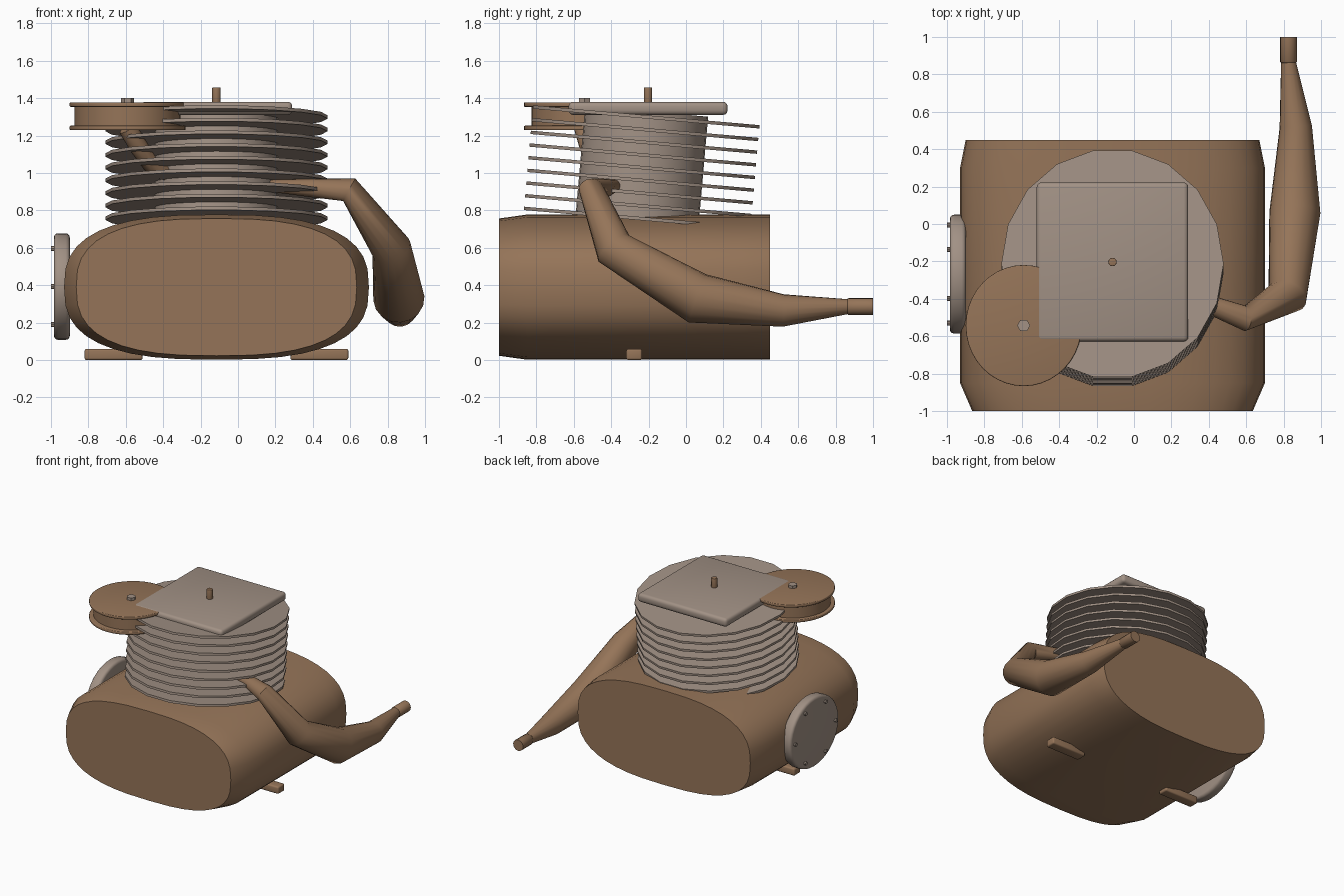
import bpy, bmesh, math
from mathutils import Vector, Matrix

if "Cube" in bpy.data.objects:
    bpy.data.objects.remove(bpy.data.objects["Cube"])


def material(name, rgb):
    m = bpy.data.materials.new(name)
    m.diffuse_color = (*rgb, 1)
    m.use_nodes = True
    m.node_tree.nodes["Principled BSDF"].inputs["Base Color"].default_value = m.diffuse_color
    return m


BROWN = material("brown metal", (0.30, 0.175, 0.098))
GREY = material("warm grey metal", (0.36, 0.285, 0.235))
CX = -0.115  # centre line of the crankcase and cylinder


def finish(name, bm, mat, bevel=0, angle=35):
    bmesh.ops.recalc_face_normals(bm, faces=bm.faces)
    me = bpy.data.meshes.new(name)
    bm.to_mesh(me)
    bm.free()
    ob = bpy.data.objects.new(name, me)
    bpy.context.collection.objects.link(ob)
    me.materials.append(mat)
    bpy.ops.object.select_all(action='DESELECT')
    ob.select_set(True)
    bpy.context.view_layer.objects.active = ob
    if bevel:
        b = ob.modifiers.new("rounded edges", 'BEVEL')
        b.width, b.segments, b.limit_method = bevel, 3, 'ANGLE'
        bpy.ops.object.modifier_apply(modifier=b.name)
    bpy.ops.object.shade_smooth_by_angle(angle=math.radians(angle))
    return ob


def loft(name, rings, mat, angle=35):
    """Skin a list of equal-length point rings and cap both ends."""
    bm = bmesh.new()
    rows = [[bm.verts.new(p) for p in r] for r in rings]
    n = len(rows[0])
    for a, b in zip(rows, rows[1:]):
        for i in range(n):
            j = (i + 1) % n
            bm.faces.new((a[i], a[j], b[j], b[i]))
    bm.faces.new(rows[0])
    bm.faces.new(rows[-1])
    return finish(name, bm, mat, angle=angle)


def cylinder(name, loc, r, depth, mat, n=32, rot=None, scale=(1, 1), bevel=0):
    bm = bmesh.new()
    bmesh.ops.create_cone(bm, cap_ends=True, segments=n, radius1=r, radius2=r, depth=depth)
    m = Matrix.Translation(loc) @ (rot or Matrix()) @ Matrix.Diagonal((*scale, 1, 1))
    bmesh.ops.transform(bm, matrix=m, verts=bm.verts)
    return finish(name, bm, mat, bevel)


def box(name, loc, size, mat, bevel):
    bm = bmesh.new()
    bmesh.ops.create_cube(bm, size=1)
    m = Matrix.Translation(loc) @ Matrix.Diagonal((*size, 1))
    bmesh.ops.transform(bm, matrix=m, verts=bm.verts)
    return finish(name, bm, mat, bevel)


def tube(name, stations, mat, n=16):
    """Tapered pipe through (x, y, z, radius) stations."""
    pts = [Vector(s[:3]) for s in stations]
    rings = []
    for i, p in enumerate(pts):
        t = Vector()
        if i > 0:
            t += (p - pts[i - 1]).normalized()
        if i < len(pts) - 1:
            t += (pts[i + 1] - p).normalized()
        t.normalize()
        u = t.cross(Vector((0.3, 0, 1))).normalized()
        v = t.cross(u)
        r = stations[i][3]
        rings.append([p + r * (math.cos(a) * u + math.sin(a) * v)
                      for a in (2 * math.pi * k / n for k in range(n))])
    return loft(name, rings, mat, angle=50)


def super_ring(y, rx, rz, n=40, e=2 / 2.7):
    ring = []
    for k in range(n):
        a = 2 * math.pi * k / n
        c, s = math.cos(a), math.sin(a)
        ring.append((CX + rx * math.copysign(abs(c) ** e, c), y,
                     0.39 + rz * math.copysign(abs(s) ** e, s)))
    return ring


# Crankcase: rounded barrel tapering at the front
loft("crankcase", [super_ring(-1.0, 0.75, 0.367), super_ring(-0.85, 0.815, 0.388),
                   super_ring(0.30, 0.815, 0.388), super_ring(0.45, 0.785, 0.388)], BROWN)

# Mounting feet
for side in (-1, 1):
    box("foot", (CX + side * 0.55, -0.277, 0.03), (0.31, 0.085, 0.06), BROWN, 0.012)

# Leaning cylinder with cooling fins
lean = Matrix.Rotation(math.radians(-5), 4, 'X')
axis = lean @ Vector((0, 0, 1))
top = Vector((CX, -0.213, 1.30))
cylinder("cylinder_barrel", top - axis * 0.29, 0.33, 0.64, GREY, rot=lean)
quarter = Matrix.Rotation(math.pi / 2, 4, 'Z')
for i in range(9):
    cylinder("cooling_fin", top - axis * 0.068 * i, 0.617, 0.018, GREY, n=18,
             rot=lean @ quarter, scale=(1, 0.963))

# Cylinder head and its stud
box("cylinder_head", (CX, -0.203, 1.346), (0.81, 0.85, 0.07), GREY, 0.024)
cylinder("head_stud", (CX, -0.203, 1.415), 0.023, 0.085, BROWN, n=12, bevel=0.004)

# Grooved pulley, nut and support bracket
px, py = -0.59, -0.543
cylinder("pulley_hub", (px, py, 1.305), 0.283, 0.12, BROWN, n=40)
for z in (1.241, 1.366):
    cylinder("pulley_rim", (px, py, z), 0.31, 0.024, BROWN, n=40, scale=(1, 1.045), bevel=0.006)
cylinder("pulley_nut", (px, py, 1.385), 0.035, 0.03, GREY, n=6, rot=quarter)
tube("pulley_bracket", [(px, -0.55, 1.24, 0.05), (-0.53, -0.52, 1.14, 0.05),
                        (-0.45, -0.45, 1.02, 0.045), (-0.30, -0.35, 0.98, 0.045)], BROWN, 10)

# Side cover with six bolts
side_on = Matrix.Rotation(math.pi / 2, 4, 'Y')
cylinder("side_cover", (-0.942, -0.268, 0.393), 0.285, 0.085, GREY, n=36,
         rot=side_on, scale=(1, 1.115), bevel=0.022)
for k in range(6):
    a = k * math.pi / 3
    cylinder("cover_bolt", (-0.99, -0.268 + 0.262 * math.cos(a), 0.393 + 0.235 * math.sin(a)),
             0.014, 0.02, GREY, n=8, rot=side_on)

# Expansion exhaust and its tail tip
tube("exhaust_pipe", [(0.12, -0.37, 0.935, 0.028), (0.40, -0.43, 0.92, 0.05),
                      (0.595, -0.505, 0.91, 0.068), (0.82, -0.385, 0.595, 0.108),
                      (0.86, 0.06, 0.33, 0.137), (0.865, 0.52, 0.265, 0.087),
                      (0.826, 0.865, 0.286, 0.04)], BROWN)
tube("exhaust_tip", [(0.826, 0.86, 0.286, 0.038), (0.826, 0.868, 0.286, 0.045),
                     (0.826, 1.0, 0.286, 0.045)], BROWN)
